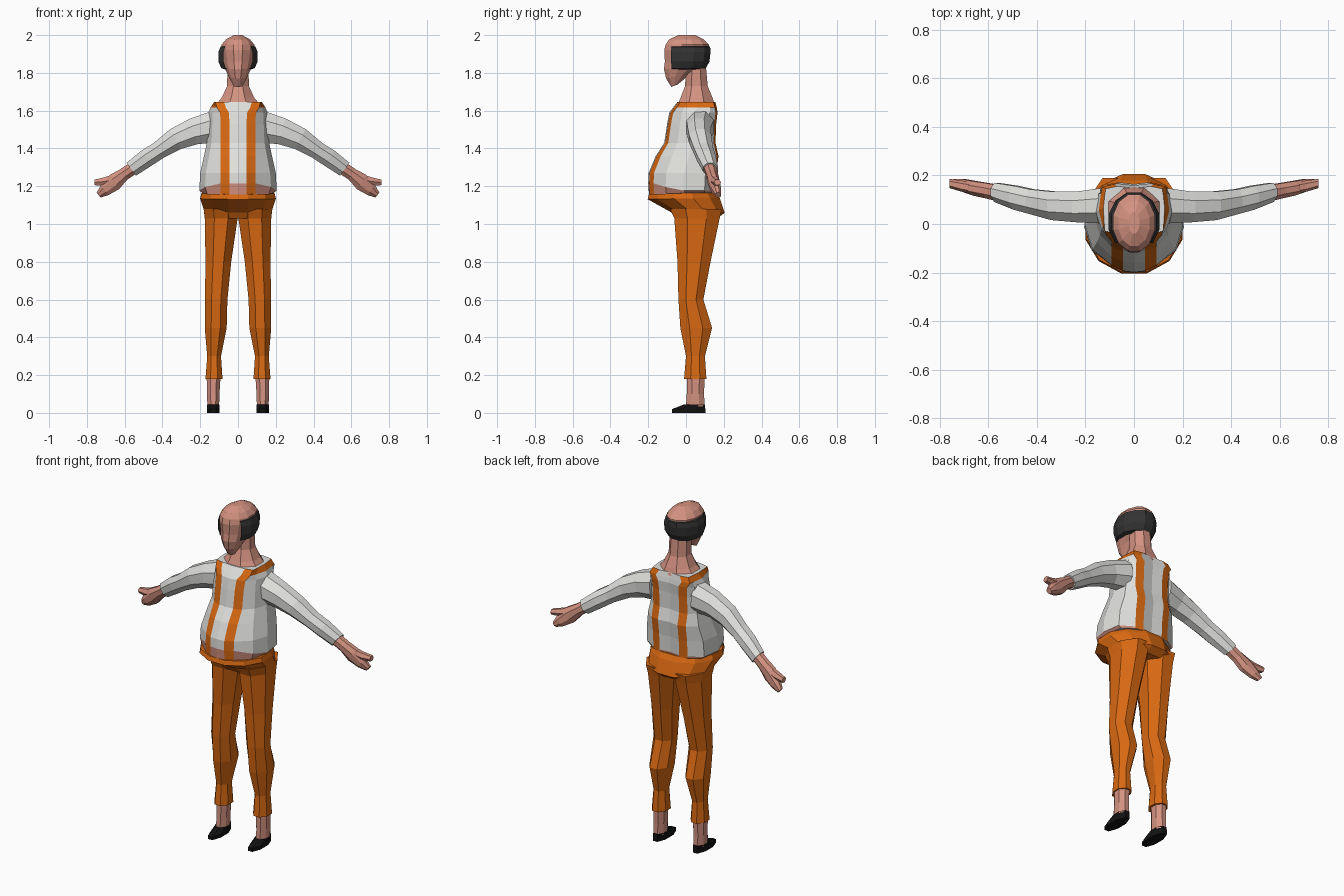
import bpy, bmesh, math
from mathutils import Vector


def material(name, rgb):
    m = bpy.data.materials.new(name)
    m.diffuse_color = (*rgb, 1)
    return m


SKIN = material("skin", (0.66, 0.29, 0.22))
ORANGE = material("orange cloth", (0.69, 0.14, 0.006))
WHITE = material("off white cloth", (0.74, 0.74, 0.72))
HAIR = material("dark grey hair", (0.033, 0.033, 0.033))
BLACK = material("black shoe", (0.006, 0.006, 0.006))


def loft(name, rings, mats, rule=None, caps=True, keep=None):
    """Skin a list of closed rings; rule(row, col) picks the material slot."""
    bm = bmesh.new()
    rows = [[bm.verts.new(p) for p in r] for r in rings]
    n = len(rows[0])
    for k in range(len(rows) - 1):
        for i in range(n):
            if keep and not keep(k, i):
                continue
            j = (i + 1) % n
            f = bm.faces.new((rows[k][i], rows[k][j], rows[k + 1][j], rows[k + 1][i]))
            f.material_index = rule(k, i) if rule else 0
    if caps:
        bm.faces.new(rows[0][::-1])
        bm.faces.new(rows[-1])
    bmesh.ops.recalc_face_normals(bm, faces=bm.faces)
    me = bpy.data.meshes.new(name)
    bm.to_mesh(me)
    bm.free()
    for m in mats:
        me.materials.append(m)
    ob = bpy.data.objects.new(name, me)
    bpy.context.collection.objects.link(ob)
    return ob


def ring(z, x0, x1, y0, y1, n=8, slope=0.0):
    """Horizontal n-gon filling the given box; slope raises the back."""
    c = math.cos(math.pi / n)
    pts = []
    for i in range(n):
        a = 2 * math.pi * (i + 0.5) / n - math.pi / 2
        u, v = math.cos(a) / c, math.sin(a) / c
        pts.append(((x0 + x1) / 2 + u * (x1 - x0) / 2,
                    (y0 + y1) / 2 + v * (y1 - y0) / 2, z + slope * v))
    return pts


def limb(name, sections, mat, s, n=8):
    """Arm-like loft: (x, y, z, radius, y radius, lean of the section)."""
    rings = []
    for x, y, z, r, ry, lean in sections:
        up = Vector((math.sin(lean), 0, math.cos(lean)))
        pts = []
        for i in range(n):
            a = 2 * math.pi * (i + 0.5) / n
            p = Vector((x, y, z)) + up * (r * 1.06 * math.cos(a)) \
                + Vector((0, ry * 1.06 * math.sin(a), 0))
            pts.append((p.x * s, p.y, p.z))
        rings.append(pts)
    return loft(name, rings, [mat])


# Torso: shirt, bare belly band and braces, all one shell
def torso_ring(z, w, yf, yb, so, dz):
    d, ym = yb - yf, (yf + yb) / 2 + 0.01
    corner = max(0.85 * w, (so + w) / 2)
    bo = min(so + 0.02, 0.92 * w)
    half = [(0, yf, 0), (so - 0.047, yf + 0.005, 0), (so, yf + 0.08 * d, 0),
            (corner, yf + 0.26 * d, 0.5), (w, ym, 1),
            (max(0.92 * w, bo + 0.004), yb - 0.16 * d, 1),
            (bo, yb - 0.01, 1), (bo - 0.048, yb, 1), (0, yb - 0.008, 1)]
    pts = [(x, y, z + dz * k) for x, y, k in half]
    return pts + [(-x, y, q) for x, y, q in pts[-2:0:-1]]


def torso_colour(row, col):
    c = col if col < 8 else 15 - col
    if c in (1, 6) or (row == 7 and 2 <= c <= 5):
        return 1
    return 2 if row == 0 else 0


torso = [(1.145, .19, -.195, .155, .092, .02), (1.215, .205, -.200, .155, .092, -.038),
         (1.27, .200, -.198, .160, .092, 0), (1.36, .180, -.160, .172, .092, 0),
         (1.43, .165, -.115, .156, .092, 0), (1.53, .160, -.100, .160, .092, 0),
         (1.59, .157, -.088, .167, .095, 0), (1.617, .145, -.068, .163, .112, 0),
         (1.647, .126, -.045, .155, .120, 0)]
loft("shirt_and_braces", [torso_ring(*t) for t in torso],
     [WHITE, ORANGE, SKIN], torso_colour)

# Neck
loft("neck", [ring(z, -w, w, a, b) for z, w, a, b in [
    (1.63, .118, -.045, .153), (1.67, .085, -.028, .140),
    (1.73, .058, -.005, .115), (1.84, .055, .0, .105)]], [SKIN])

# Head, narrow chin to flat crown
loft("head", [ring(z, -w, w, a, b, 12, sl) for z, w, a, b, sl in [
    (1.732, .024, -.078, -.045, .006), (1.785, .050, -.105, .030, .015),
    (1.820, .068, -.117, .085, 0), (1.860, .078, -.112, .108, 0),
    (1.920, .088, -.115, .122, 0), (1.950, .086, -.108, .122, 0),
    (1.977, .064, -.090, .095, 0), (2.0, .022, -.040, .050, 0)]], [SKIN])

# Hair band round the sides and back, open over the face
loft("hair", [ring(z, -w, w, a, b, 12) for z, w, a, b in [
    (1.818, .066, -.10, .083), (1.824, .088, -.105, .105), (1.86, .104, -.110, .124),
    (1.91, .104, -.112, .130), (1.938, .093, -.110, .128), (1.943, .084, -.10, .118)]],
    [HAIR], caps=False, keep=lambda k, i: i not in (11, 10, 0))

# Trouser seat
loft("trouser_seat", [ring(z, -w, w, a, b, 12, sl) for z, w, a, b, sl in [
    (1.03, .165, -.055, .165, 0), (1.06, .176, -.075, .205, 0),
    (1.135, .200, -.203, .178, .004), (1.163, .193, -.196, .160, .006)]], [ORANGE])

for s, side in ((1, "left"), (-1, "right")):
    def box_rings(rows):
        return [ring(z, min(s * a, s * b), max(s * a, s * b), c, d)
                for z, a, b, c, d in rows]

    # Trouser leg, ankle and shoe
    loft(side + "_trouser_leg", box_rings([
        (.18, .082, .172, -.010, .108), (.30, .090, .163, .0, .100),
        (.45, .060, .176, -.030, .138), (.60, .056, .175, -.040, .092),
        (.80, .036, .172, -.045, .130), (1.03, .002, .176, -.062, .178),
        (1.08, .002, .182, -.085, .190)]), [ORANGE])
    loft(side + "_ankle", box_rings([
        (.035, .100, .162, .0, .098), (.10, .098, .164, .004, .096),
        (.20, .092, .166, .006, .098)]), [SKIN])
    loft(side + "_shoe", box_rings([
        (0, .098, .164, -.074, .102), (.020, .098, .164, -.074, .102),
        (.045, .099, .163, -.010, .101)]), [BLACK])

    # Sleeve
    limb(side + "_sleeve", [
        (.135, .075, 1.515, .085, .074, .05), (.235, .070, 1.490, .072, .064, .25),
        (.330, .075, 1.450, .061, .060, .5), (.420, .092, 1.390, .048, .052, .6),
        (.485, .108, 1.348, .049, .050, .63), (.565, .130, 1.290, .043, .040, .63)],
        WHITE, s)

    # Hand with fingers and thumb
    limb(side + "_hand", [
        (.545, .125, 1.303, .034, .034, .63), (.605, .137, 1.262, .034, .032, .6),
        (.655, .147, 1.222, .046, .030, .6), (.705, .160, 1.180, .034, .026, .65),
        (.738, .170, 1.153, .017, .016, .7)], SKIN, s)
    limb(side + "_thumb", [
        (.640, .145, 1.245, .026, .022, .5), (.705, .155, 1.225, .024, .022, .2),
        (.760, .167, 1.220, .016, .018, 0)], SKIN, s, 6)
